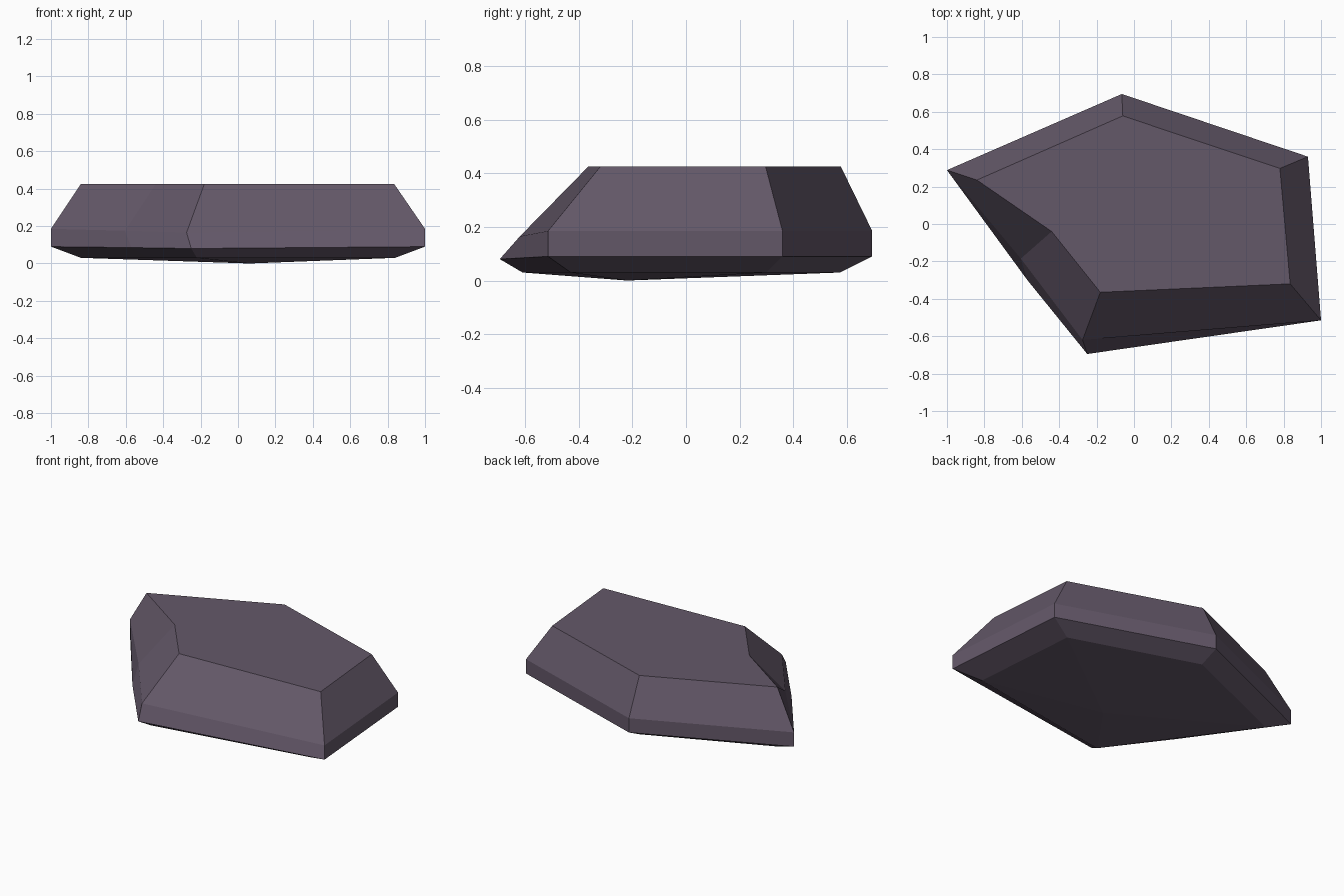
import bpy, bmesh

# Stone slab cross-section rings, bottom to top, six corners each
rings = [
    # underside
    [(-0.84, 0.24, 0.03), (-0.055, 0.575, 0.03), (0.78, 0.30, 0.03),
     (0.84, -0.43, 0.03), (-0.22, -0.61, 0.03), (-0.48, -0.25, 0.03)],
    # lower rim
    [(-1.0, 0.288, 0.09), (-0.065, 0.695, 0.09), (0.93, 0.36, 0.09),
     (1.0, -0.515, 0.09), (-0.25, -0.695, 0.08), (-0.57, -0.30, 0.085)],
    # upper rim
    [(-1.0, 0.288, 0.185), (-0.065, 0.695, 0.185), (0.93, 0.36, 0.185),
     (1.0, -0.515, 0.185), (-0.275, -0.62, 0.165), (-0.605, -0.185, 0.175)],
    # flat top
    [(-0.84, 0.235, 0.425), (-0.06, 0.578, 0.425), (0.78, 0.297, 0.425),
     (0.835, -0.32, 0.425), (-0.18, -0.365, 0.425), (-0.44, -0.04, 0.425)],
]

bm = bmesh.new()
loops = [[bm.verts.new(p) for p in ring] for ring in rings]

# Side bands
for low, high in zip(loops, loops[1:]):
    for i in range(6):
        j = (i + 1) % 6
        bm.faces.new((low[i], low[j], high[j], high[i]))

# Top cap and slightly sagging underside
bm.faces.new(loops[-1])
belly = bm.verts.new((0.06, -0.22, 0.0))
for i in range(6):
    bm.faces.new((loops[0][i], loops[0][(i + 1) % 6], belly))
bmesh.ops.recalc_face_normals(bm, faces=bm.faces)

mesh = bpy.data.meshes.new("stone_slab")
bm.to_mesh(mesh)
bm.free()

# Single dusky purple stone colour
stone = bpy.data.materials.new("dusky purple stone")
stone.diffuse_color = (0.127, 0.098, 0.141, 1)
mesh.materials.append(stone)
bpy.context.collection.objects.link(bpy.data.objects.new("stone_slab", mesh))
